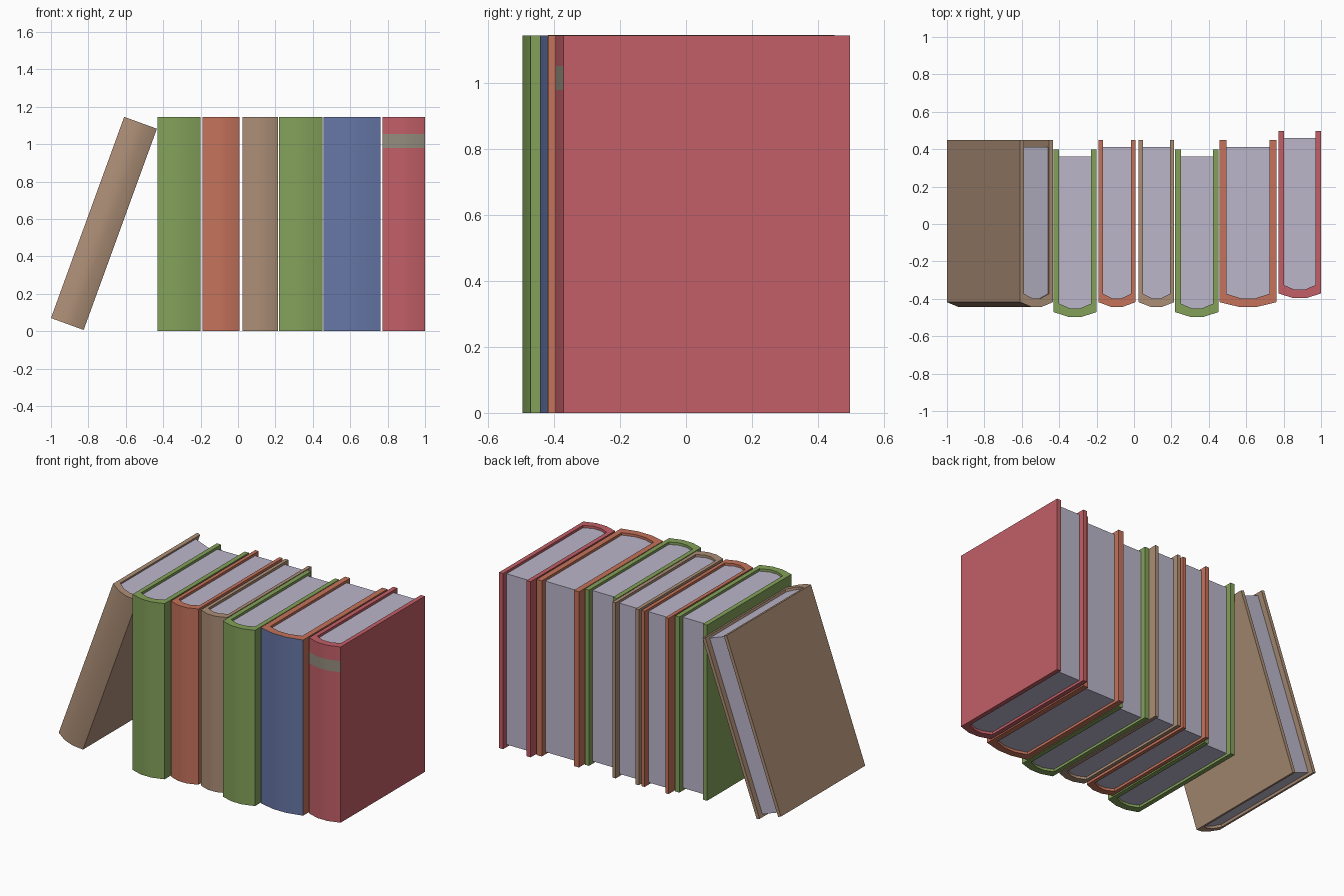
import bpy, bmesh, math

if "Cube" in bpy.data.objects:
    bpy.data.objects.remove(bpy.data.objects["Cube"])

H = 1.145        # book height
DEPTH = 0.893    # spine front to cover back edge
BULGE = 0.025    # how far the spine bows out
SPINE = 0.045    # spine thickness


def material(name, rgb):
    lin = [((c / 255 + 0.055) / 1.055) ** 2.4 for c in rgb]
    m = bpy.data.materials.new(name)
    m.diffuse_color = (*lin, 1)
    m.use_nodes = True
    m.node_tree.nodes["Principled BSDF"].inputs["Base Color"].default_value = m.diffuse_color
    return m


MATS = {
    "tan": material("tan", (172, 142, 118)),
    "green": material("green", (131, 161, 90)),
    "orange": material("orange", (196, 114, 91)),
    "blue": material("blue", (102, 118, 166)),
    "red": material("red", (194, 95, 103)),
    "grey": material("warm grey band", (148, 140, 126)),
    "paper": material("pale paper", (187, 182, 202)),
}


def profile(x0, x1, y_front, y_back):
    """Open outline: back left, round the bowed spine, back right."""
    w = x1 - x0
    return [(x0, y_back), (x0, y_front + BULGE), (x0 + w * 0.34, y_front),
            (x1 - w * 0.34, y_front), (x1, y_front + BULGE), (x1, y_back)]


def finish(bm, name, mats, loc, tilt):
    bmesh.ops.recalc_face_normals(bm, faces=bm.faces[:])
    me = bpy.data.meshes.new(name)
    bm.to_mesh(me)
    bm.free()
    for m in mats:
        me.materials.append(MATS[m])
    ob = bpy.data.objects.new(name, me)
    bpy.context.collection.objects.link(ob)
    ob.location = loc
    ob.rotation_euler[1] = math.radians(tilt)
    bpy.ops.object.select_all(action='DESELECT')
    ob.select_set(True)
    bpy.context.view_layer.objects.active = ob
    bpy.ops.object.shade_smooth_by_angle(angle=math.radians(30))


def book(name, x, width, y, board, cover, spine=None, band=None, z=0.0, tilt=0):
    outer = profile(0, width, 0, DEPTH)
    inner = profile(board, width - board, SPINE, DEPTH)
    levels = [0, *(band or ()), H]
    n = len(outer)

    # cover: U-shaped shell of two boards and a bowed spine
    bm = bmesh.new()
    O = [[bm.verts.new((*p, h)) for p in outer] for h in levels]
    I = [[bm.verts.new((*p, h)) for p in inner] for h in levels]
    for k in range(len(levels) - 1):
        for i in range(n - 1):
            f = bm.faces.new((O[k][i], O[k][i + 1], O[k + 1][i + 1], O[k + 1][i]))
            if 1 <= i <= 3:                      # spine facets
                if spine or (band and k == 1):
                    f.material_index = 1
            bm.faces.new((I[k][i], I[k + 1][i], I[k + 1][i + 1], I[k][i + 1]))
        for i in (0, n - 1):                     # back edges of the boards
            bm.faces.new((O[k][i], O[k + 1][i], I[k + 1][i], I[k][i]))
    for k in (0, -1):                            # top and bottom rims
        for i in range(n - 1):
            bm.faces.new((O[k][i], O[k][i + 1], I[k][i + 1], I[k][i]))
    mats = [cover] + ([spine] if spine else []) + (["grey"] if band else [])
    finish(bm, name + "_cover", mats, (x, y, z), tilt)

    # page block, set back from the cover edges
    bm = bmesh.new()
    pages = profile(board, width - board, SPINE, DEPTH - 0.037)
    f = bm.faces.new([bm.verts.new((*p, 0.016)) for p in pages])
    ext = bmesh.ops.extrude_face_region(bm, geom=[f])
    up = [v for v in ext["geom"] if isinstance(v, bmesh.types.BMVert)]
    bmesh.ops.translate(bm, verts=up, vec=(0, 0, H - 0.032))
    finish(bm, name + "_pages", ["paper"], (x, y, z), tilt)


# row of books, left to right
book("leaning_tan_book", -1.0, 0.186, -0.443, 0.022, "tan", z=0.07, tilt=20)
book("left_green_book", -0.43, 0.23, -0.496, 0.03, "green")
book("orange_book", -0.19, 0.197, -0.443, 0.024, "orange")
book("tan_book", 0.025, 0.19, -0.443, 0.023, "tan")
book("right_green_book", 0.22, 0.232, -0.496, 0.03, "green")
book("blue_spine_book", 0.457, 0.305, -0.443, 0.037, "orange", spine="blue")
book("red_book", 0.772, 0.228, -0.396, 0.029, "red", band=(0.98, 1.053))
